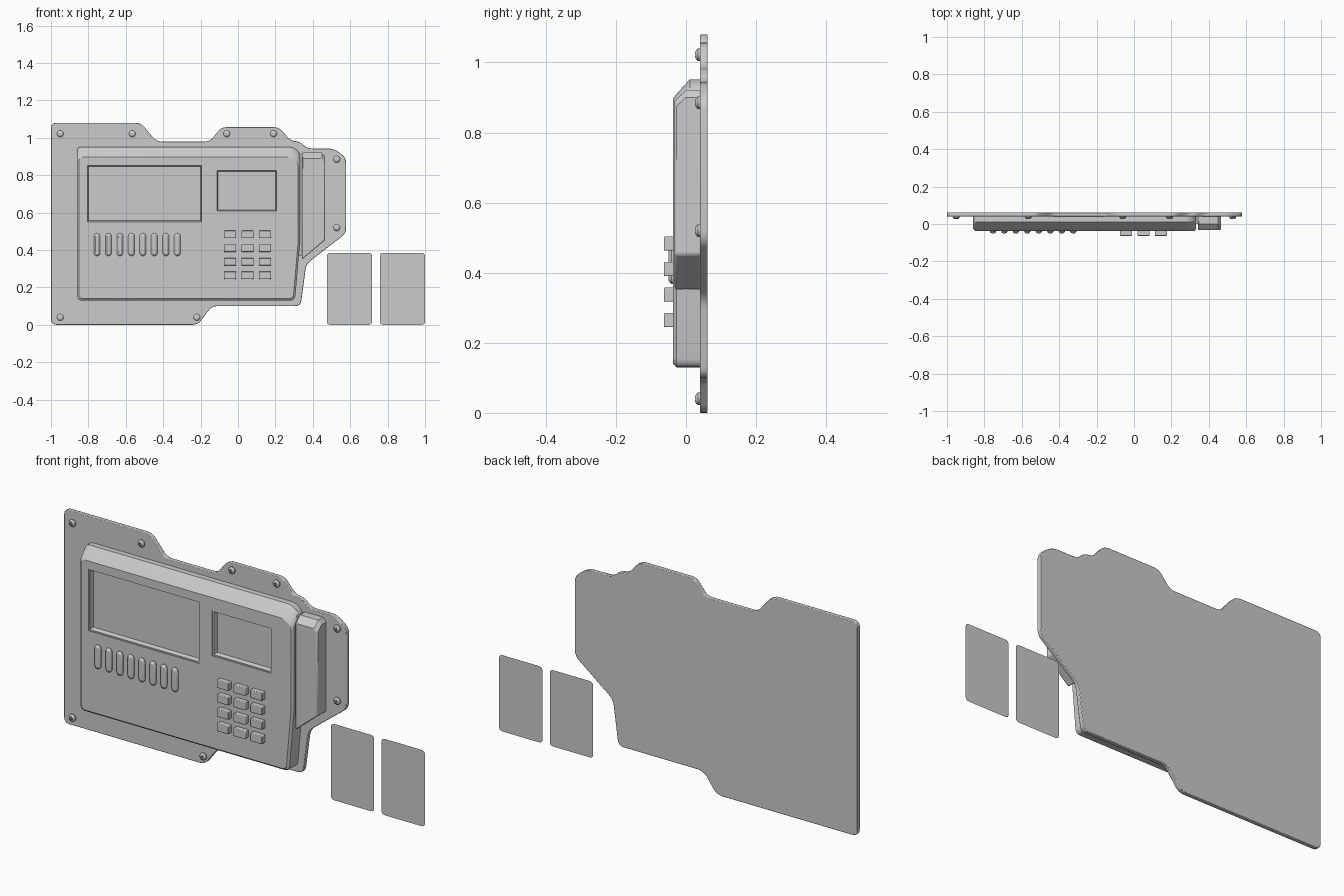
import bpy, bmesh, math
from mathutils import Vector

cube = bpy.data.objects.get("Cube")
if cube:
    bpy.data.objects.remove(cube, do_unlink=True)

grey = bpy.data.materials.new("light_grey")
grey.use_nodes = True
grey.diffuse_color = (0.6, 0.6, 0.6, 1)
grey.node_tree.nodes["Principled BSDF"].inputs["Base Color"].default_value = (0.6, 0.6, 0.6, 1)


def rect(x0, x1, z0, z1):
    return [(x0, z0), (x1, z0), (x1, z1), (x0, z1)]


def rounded(points, r, steps=4):
    """Outline with every corner replaced by a short curve."""
    out = []
    pts = [Vector(p) for p in points]
    for i, p in enumerate(pts):
        a, b = pts[i - 1] - p, pts[(i + 1) % len(pts)] - p
        s = p + a.normalized() * min(r, a.length * 0.45)
        e = p + b.normalized() * min(r, b.length * 0.45)
        for k in range(steps + 1):
            t = k / steps
            out.append((1 - t) ** 2 * s + 2 * t * (1 - t) * p + t * t * e)
    return out


def loft(name, loops, bevel=0.0):
    """Solid through outlines given as (y, [(x, z), ...]); one outline gives a flat sheet."""
    bm = bmesh.new()
    rings = [[bm.verts.new((p[0], y, p[1])) for p in outline] for y, outline in loops]
    bm.faces.new(rings[0])
    if len(rings) > 1:
        bm.faces.new(rings[-1])
    for a, b in zip(rings, rings[1:]):
        for i in range(len(a)):
            j = (i + 1) % len(a)
            bm.faces.new((a[i], a[j], b[j], b[i]))
    bmesh.ops.recalc_face_normals(bm, faces=bm.faces)
    return finish(name, bm, bevel)


def finish(name, bm, bevel=0.0):
    mesh = bpy.data.meshes.new(name)
    bm.to_mesh(mesh)
    bm.free()
    mesh.materials.append(grey)
    obj = bpy.data.objects.new(name, mesh)
    bpy.context.collection.objects.link(obj)
    if bevel:
        mod = obj.modifiers.new("soft_edges", "BEVEL")
        mod.width, mod.segments = bevel, 2
        mod.limit_method, mod.angle_limit = "ANGLE", math.radians(50)
    return obj


def cut(obj, cutter):
    cutter.hide_render = True
    cutter.hide_viewport = True
    mod = obj.modifiers.new("cut", "BOOLEAN")
    mod.operation, mod.solver, mod.object = "DIFFERENCE", "EXACT", cutter


def smooth(obj):
    bpy.ops.object.select_all(action="DESELECT")
    obj.select_set(True)
    bpy.context.view_layer.objects.active = obj
    bpy.ops.object.shade_smooth_by_angle(angle=math.radians(30))


# Mounting plate with stepped outline
PLATE_FRONT, PLATE_BACK, FRONT = 0.04, 0.062, -0.037
outline = [(-1, 0), (-0.215, 0), (-0.14, 0.1), (0.335, 0.1), (0.365, 0.325),
           (0.578, 0.49), (0.578, 0.895), (0.51, 0.943), (0.37, 0.943), (0.33, 0.98),
           (0.28, 0.985), (0.22, 1.057), (-0.09, 1.057), (-0.15, 0.98),
           (-0.436, 0.98), (-0.52, 1.08), (-1, 1.08)]
smooth(loft("mounting_plate", [(PLATE_FRONT, rounded(outline, 0.03)),
                               (PLATE_BACK, rounded(outline, 0.03))], 0.003))


# Main housing with a sloped top
def housing_outline(top, inset):
    return rounded([(-0.86 + inset, 0.13 + inset), (0.305 - inset, 0.13 + inset),
                    (0.332 - inset, 0.45), (0.332 - inset, top - 0.03),
                    (0.29 - inset, top), (-0.86 + inset, top)], 0.025)


housing = loft("main_housing", [(0.045, housing_outline(0.952, 0)),
                                (0.011, housing_outline(0.952, 0)),
                                (-0.027, housing_outline(0.91, 0)),
                                (FRONT, housing_outline(0.897, 0.01))])

# Recessed screens, with sloping frames
for name, (x0, x1, z0, z1) in {"wide_screen": (-0.81, -0.188, 0.545, 0.858),
                               "small_screen": (-0.118, 0.213, 0.603, 0.832)}.items():
    d = 0.012
    cut(housing, loft(name + "_cutter", [
        (FRONT - 0.01, rect(x0, x1, z0, z1)),
        (FRONT + 0.004, rect(x0, x1, z0, z1)),
        (FRONT + 0.004, rect(x0 + d / 2, x1 - d / 2, z0 + d / 2, z1 - d / 2)),
        (FRONT + 0.024, rect(x0 + d, x1 - d, z0 + d, z1 - d))]))
smooth(housing)

# Side housing, with a groove between it and the main housing


def side_outline(top, x0):
    return [(x0, 0.35), (0.465, 0.452), (0.465, top - 0.02), (0.448, top), (x0, top)]


smooth(loft("side_housing", [(0.045, side_outline(0.92, 0.342)),
                             (0.0, side_outline(0.92, 0.342)),
                             (-0.033, side_outline(0.89, 0.342))], 0.006))
loft("groove_filler", [(0.045, rect(0.3, 0.36, 0.37, 0.91)),
                       (0.0, rect(0.3, 0.36, 0.37, 0.91))])

# Row of pill buttons
for i in range(8):
    x = -0.754 + i * 0.0614

    def pill(s):
        r, h = 0.017 * s, 0.044
        arcs = [(0.473, 0), (0.473 - h * 2, math.pi)]
        return [(x + r * math.cos(a0 + k * math.pi / 8), z + r * math.sin(a0 + k * math.pi / 8))
                for z, a0 in arcs for k in range(9)]

    smooth(loft(f"pill_button_{i + 1}", [(FRONT + 0.004, pill(1)), (FRONT - 0.004, pill(1)),
                                         (FRONT - 0.009, pill(0.8)), (FRONT - 0.013, pill(0.4))]))

# Keypad
for row in range(4):
    for col in range(3):
        x, z = -0.043 + col * 0.0935, 0.483 - row * 0.0728
        key = rect(x - 0.033, x + 0.033, z - 0.02, z + 0.02)
        smooth(loft(f"key_{row + 1}_{col + 1}", [(FRONT + 0.004, key), (-0.063, key)], 0.003))


# Domed screws with cross slots
def circle(x, z, r):
    return [(x + r * math.cos(k * math.pi / 10), z + r * math.sin(k * math.pi / 10)) for k in range(20)]


screws = [(-0.95, 1.022), (-0.565, 1.022), (-0.06, 1.022), (0.19, 1.022),
          (0.528, 0.885), (0.528, 0.52), (-0.95, 0.04), (-0.22, 0.04)]
for i, (x, z) in enumerate(screws):
    screw = loft(f"screw_{i + 1}", [(PLATE_FRONT + 0.002, circle(x, z, 0.018)),
                                    (0.034, circle(x, z, 0.018)),
                                    (0.029, circle(x, z, 0.014)),
                                    (0.026, circle(x, z, 0.007))])
    w, t = 0.009, 0.0025
    cross = [(x + sx * a, z + sz * b) for sx, sz, pairs in (
        (1, 1, [(w, t), (t, t), (t, w)]), (-1, 1, [(t, w), (t, t), (w, t)]),
        (-1, -1, [(w, t), (t, t), (t, w)]), (1, -1, [(t, w), (t, t), (w, t)]))
        for a, b in pairs]
    cut(screw, loft(f"screw_slot_cutter_{i + 1}", [(0.02, cross), (0.032, cross)]))
    smooth(screw)

# Two thin loose cards
for i, x in enumerate((0.475, 0.758)):
    loft(f"card_{i + 1}", [(PLATE_BACK, rounded(rect(x, x + 0.242, 0, 0.385), 0.02))])
